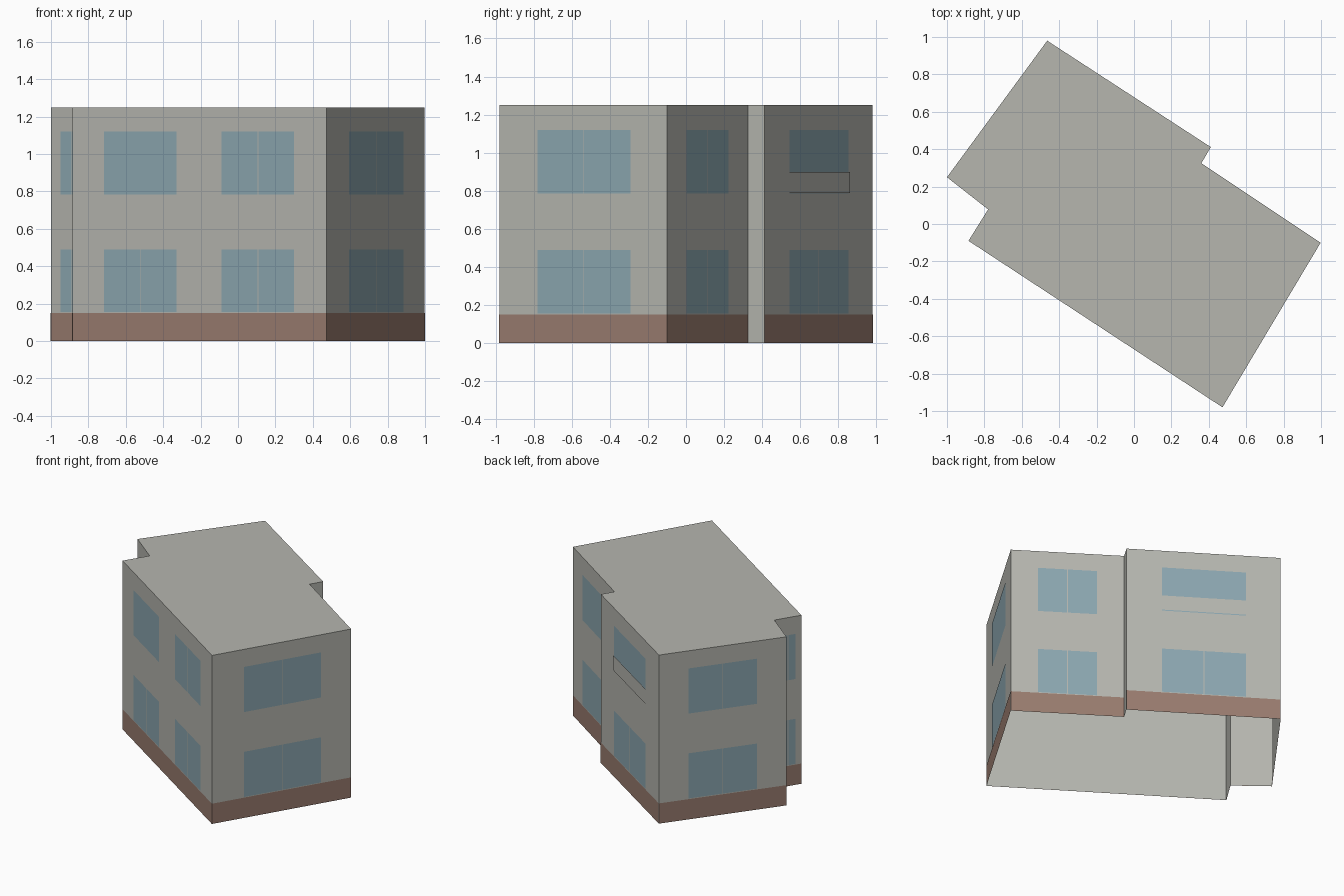
import bpy, bmesh
from mathutils import Vector

cube = bpy.data.objects.get("Cube")
if cube:
    bpy.data.objects.remove(cube)


def material(name, rgb):
    m = bpy.data.materials.new(name)
    m.use_nodes = True
    m.diffuse_color = (*rgb, 1)
    m.node_tree.nodes["Principled BSDF"].inputs["Base Color"].default_value = (*rgb, 1)
    return m


plaster = material("grey plaster", (0.465, 0.468, 0.43))
glass = material("blue glass", (0.262, 0.385, 0.435))
plinth = material("brown plinth", (0.32, 0.202, 0.16))

HEIGHT = 1.25
PLINTH_TOP = 0.15
LOWER = (0.155, 0.49)
UPPER = (0.785, 1.12)
PANEL = (0.79, 0.90)
MULLION = 0.0025  # half width
SKIN = 0.0015     # plates stand just clear of the wall

# Walls in order round the footprint:
# start corner, window spans along the wall, plinth
WALLS = [
    ((0.473, -0.98), [(0.228, 0.782)], True),
    ((0.998, -0.10), [(0.24, 0.76)], True),
    ((0.36, 0.325), [], False),
    ((0.411, 0.411), [(0.23, 0.775)], True),
    ((-0.464, 0.98), [(0.232, 0.768)], True),
    ((-1.0, 0.25), [(0.23, 0.77)], True),
    ((-0.78, 0.078), [(0.23, 0.77)], True),
    ((-0.885, -0.09), [(0.124, 0.411), (0.588, 0.873)], True),
]
REAR = 3
UNSPLIT = {(7, 0), (REAR, 0)}  # upper windows without a mullion
CORNERS = [Vector(w[0]) for w in WALLS]


def add_plate(bm, wall, span, heights, offset):
    """Upright rectangle lying over part of one wall."""
    a, b = CORNERS[wall], CORNERS[(wall + 1) % len(CORNERS)]
    run = (b - a).normalized()
    out = Vector((run.y, -run.x)) * offset
    p, q = (a.lerp(b, u) + out for u in span)
    lo, hi = heights
    bm.faces.new([bm.verts.new((v.x, v.y, z))
                  for v, z in ((p, lo), (q, lo), (q, hi), (p, hi))])


def finish(bm, name, mat):
    mesh = bpy.data.meshes.new(name)
    bm.to_mesh(mesh)
    bm.free()
    mesh.materials.append(mat)
    bpy.context.collection.objects.link(bpy.data.objects.new(name, mesh))


# House shell: walls and flat roof, open underneath
bm = bmesh.new()
low, high = [[bm.verts.new((c.x, c.y, z)) for c in CORNERS] for z in (0, HEIGHT)]
for i in range(len(CORNERS)):
    j = (i + 1) % len(CORNERS)
    bm.faces.new((low[i], low[j], high[j], high[i]))
bm.faces.new(high)
finish(bm, "house_shell", plaster)

# Plinth band on every wall but the short return
bm = bmesh.new()
for i, (_, _, has_plinth) in enumerate(WALLS):
    if has_plinth:
        add_plate(bm, i, (0, 1), (0, PLINTH_TOP), SKIN)
finish(bm, "plinth", plinth)

# Windows on two storeys, most as a pair of panes
bm = bmesh.new()
for i, (_, spans, _) in enumerate(WALLS):
    length = (CORNERS[(i + 1) % len(CORNERS)] - CORNERS[i]).length
    for k, (start, end) in enumerate(spans):
        mid, half = (start + end) / 2, MULLION / length
        for storey in (LOWER, UPPER):
            if storey == UPPER and (i, k) in UNSPLIT:
                add_plate(bm, i, (start, end), storey, SKIN)
            else:
                add_plate(bm, i, (start, mid - half), storey, SKIN)
                add_plate(bm, i, (mid + half, end), storey, SKIN)
finish(bm, "windows", glass)

# Thin panel across the foot of the upper rear window
bm = bmesh.new()
add_plate(bm, REAR, (0.225, 0.782), PANEL, 0.006)
finish(bm, "rear_window_panel", plaster)
